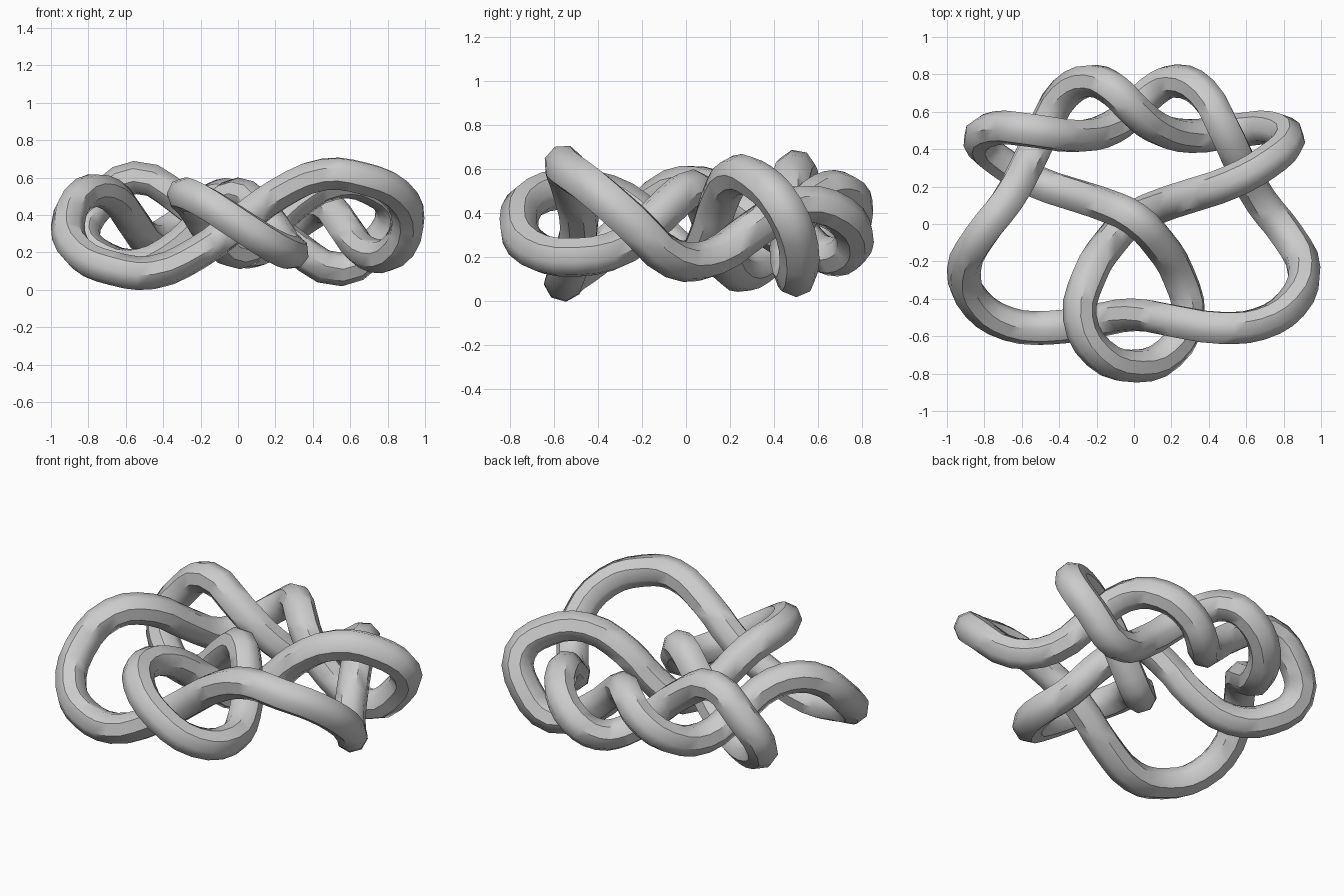
import bpy
from math import radians

default_cube = bpy.data.objects.get("Cube")
if default_cube:
    bpy.data.objects.remove(default_cube, do_unlink=True)

MID_HEIGHT = 0.355
TUBE_RADIUS = 0.091

# One half of the closed strand; heights are measured from the middle plane
half_path = [
    (0, -.76, 0), (.19, -.69, -.12), (.29, -.5, -.155), (.24, -.28, -.1),
    (.13, -.1, .06), (0, .03, .155), (-.15, .1, .055), (-.3, .15, -.1),
    (-.52, .225, -.218), (-.71, .33, -.19), (-.825, .445, -.065), (-.74, .512, .11),
    (-.55, .5, .245), (-.3, .47, .12), (-.12, .515, -.04), (0, .61, -.135),
    (.1, .71, -.145), (.22, .765, -.07), (.37, .7, .04), (.48, .51, .085),
    (.57, .32, -.02), (.68, .12, -.155), (.82, -.06, -.16), (.91, -.25, .01),
    (.84, -.43, .165), (.67, -.535, .24), (.46, -.555, .262), (.22, -.52, .16),
]


def half_turn(point):
    """Turn a point half way round the y axis."""
    x, y, z = point
    return (-x, y, -z)


# The second half repeats the first, turned over
midpoint = (0, -.485, 0)
path = half_path + [midpoint] + [half_turn(p) for p in reversed(half_path[1:])]

# Closed smooth curve with an eight-sided round section
curve = bpy.data.curves.new("knot_path", "CURVE")
curve.dimensions = "3D"
curve.twist_mode = "MINIMUM"
curve.resolution_u = 3
curve.bevel_depth = TUBE_RADIUS
curve.bevel_resolution = 2
spline = curve.splines.new("BEZIER")
spline.bezier_points.add(len(path) - 1)
spline.use_cyclic_u = True
for knot, (x, y, z) in zip(spline.bezier_points, path):
    knot.co = (x, y, z + MID_HEIGHT)
    knot.handle_left_type = knot.handle_right_type = "AUTO"

# Plain grey surface
grey = bpy.data.materials.new("plain_grey")
grey.use_nodes = True
colour = (0.6, 0.6, 0.6, 1)
grey.diffuse_color = colour
grey.node_tree.nodes["Principled BSDF"].inputs["Base Color"].default_value = colour
curve.materials.append(grey)

# Turn the tube into a mesh, smooth except along its sharpest edges
tube = bpy.data.objects.new("knotted_tube", curve)
bpy.context.collection.objects.link(tube)
bpy.ops.object.select_all(action="DESELECT")
tube.select_set(True)
bpy.context.view_layer.objects.active = tube
bpy.ops.object.convert(target="MESH")
bpy.ops.object.shade_smooth_by_angle(angle=radians(45))
